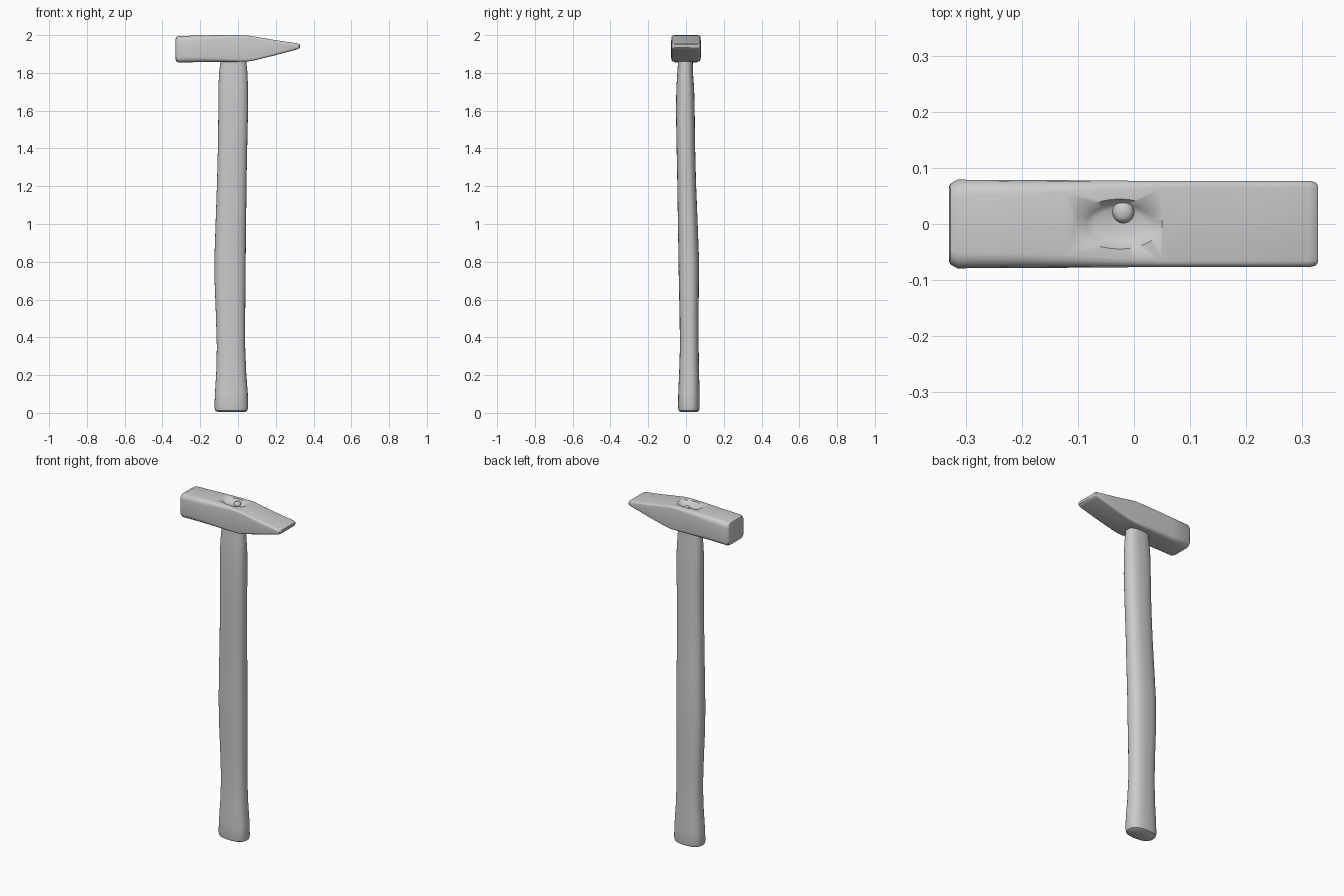
import bpy, bmesh, math

steel = bpy.data.materials.new("plain_grey")
steel.diffuse_color = (0.6, 0.6, 0.6, 1)


def loft(name, rings, angle=40):
    """Skin a list of equal-sized point rings and cap both ends."""
    bm = bmesh.new()
    loops = [[bm.verts.new(p) for p in r] for r in rings]
    n = len(loops[0])
    for a, b in zip(loops, loops[1:]):
        for i in range(n):
            j = (i + 1) % n
            bm.faces.new((a[i], a[j], b[j], b[i]))
    bm.faces.new(loops[0][::-1])
    bm.faces.new(loops[-1])
    bmesh.ops.recalc_face_normals(bm, faces=bm.faces)
    me = bpy.data.meshes.new(name)
    bm.to_mesh(me)
    bm.free()
    ob = bpy.data.objects.new(name, me)
    bpy.context.collection.objects.link(ob)
    me.materials.append(steel)
    smooth(ob, angle)
    return ob


def smooth(ob, angle):
    bpy.ops.object.select_all(action='DESELECT')
    ob.select_set(True)
    bpy.context.view_layer.objects.active = ob
    bpy.ops.object.shade_smooth_by_angle(angle=math.radians(angle))


def oval(x0, x1, y0, y1, z, power=2.5, n=32):
    """Superellipse ring in the horizontal plane."""
    pts = []
    for i in range(n):
        t = 2 * math.pi * i / n
        c, s = math.cos(t), math.sin(t)
        pts.append(((x0 + x1) / 2 + (x1 - x0) / 2 * math.copysign(abs(c) ** (2 / power), c),
                    (y0 + y1) / 2 + (y1 - y0) / 2 * math.copysign(abs(s) ** (2 / power), s), z))
    return pts


def rounded_rect(x, hy, z0, z1, r, steps=4):
    """Rounded rectangle ring across the length of the head."""
    r = min(r, (z1 - z0) * 0.48)
    pts = []
    for k, (sy, zc) in enumerate([(1, z1 - r), (-1, z1 - r), (-1, z0 + r), (1, z0 + r)]):
        for i in range(steps + 1):
            a = math.pi / 2 * (k + i / steps)
            pts.append((x, sy * (hy - r) + r * math.cos(a), zc + r * math.sin(a)))
    return pts


# Handle: gently waisted oval grip, necked under the head
handle = loft("handle", [oval(*r) for r in [
    (-0.108, 0.038, -0.028, 0.058, 0.005),
    (-0.120, 0.050, -0.039, 0.069, 0.012),
    (-0.125, 0.054, -0.042, 0.072, 0.03),
    (-0.122, 0.052, -0.041, 0.072, 0.10),
    (-0.115, 0.043, -0.036, 0.069, 0.22),
    (-0.112, 0.038, -0.032, 0.067, 0.35),
    (-0.117, 0.038, -0.034, 0.067, 0.52),
    (-0.124, 0.040, -0.038, 0.068, 0.70),
    (-0.124, 0.041, -0.040, 0.068, 0.84),
    (-0.118, 0.043, -0.043, 0.061, 1.02),
    (-0.111, 0.045, -0.046, 0.053, 1.22),
    (-0.106, 0.049, -0.050, 0.048, 1.42),
    (-0.104, 0.053, -0.053, 0.046, 1.60),
    (-0.104, 0.053, -0.051, 0.043, 1.72),
    (-0.100, 0.050, -0.046, 0.037, 1.80),
    (-0.093, 0.044, -0.042, 0.036, 1.86),
    (-0.093, 0.044, -0.042, 0.036, 1.90)]])

# Head: square poll on the left, chisel-shaped peen on the right
head = loft("hammer_head", [rounded_rect(*r) for r in [
    (-0.330, 0.066, 1.870, 1.981, 0.024),
    (-0.327, 0.072, 1.861, 1.989, 0.026),
    (-0.315, 0.079, 1.855, 1.995, 0.028),
    (-0.200, 0.078, 1.857, 1.998, 0.026),
    (-0.120, 0.078, 1.858, 2.000, 0.022),
    (0.000, 0.077, 1.859, 2.000, 0.014),
    (0.050, 0.077, 1.860, 1.998, 0.012),
    (0.095, 0.077, 1.868, 1.991, 0.012),
    (0.200, 0.077, 1.894, 1.973, 0.012),
    (0.312, 0.077, 1.924, 1.957, 0.012),
    (0.324, 0.074, 1.929, 1.953, 0.010),
    (0.328, 0.068, 1.934, 1.949, 0.006)]], 35)

# Eye: shallow oval dish in the top of the head
cutter = loft("eye_cutter", [
    oval(-0.072, 0.020, -0.026, 0.026, 1.980, 2),
    oval(-0.085, 0.034, -0.034, 0.034, 1.985, 2),
    oval(-0.107, 0.056, -0.046, 0.046, 2.002, 2),
    oval(-0.107, 0.056, -0.046, 0.046, 2.05, 2)])
cut = head.modifiers.new("eye", 'BOOLEAN')
cut.object = cutter
cut.operation = 'DIFFERENCE'
cut.solver = 'EXACT'
bpy.context.view_layer.objects.active = head
bpy.ops.object.select_all(action='DESELECT')
head.select_set(True)
while head.modifiers[0] != cut:
    bpy.ops.object.modifier_move_up(modifier=cut.name)
bpy.ops.object.modifier_apply(modifier=cut.name)
bpy.data.objects.remove(cutter)

# Wedge: small rounded knob in the dish
wedge = loft("handle_wedge", [
    oval(-0.040, 0.002, 0.000, 0.044, 1.975, 2, 16),
    oval(-0.037, -0.001, 0.003, 0.041, 1.988, 2, 16),
    oval(-0.030, -0.008, 0.010, 0.034, 1.995, 2, 16)], 60)
